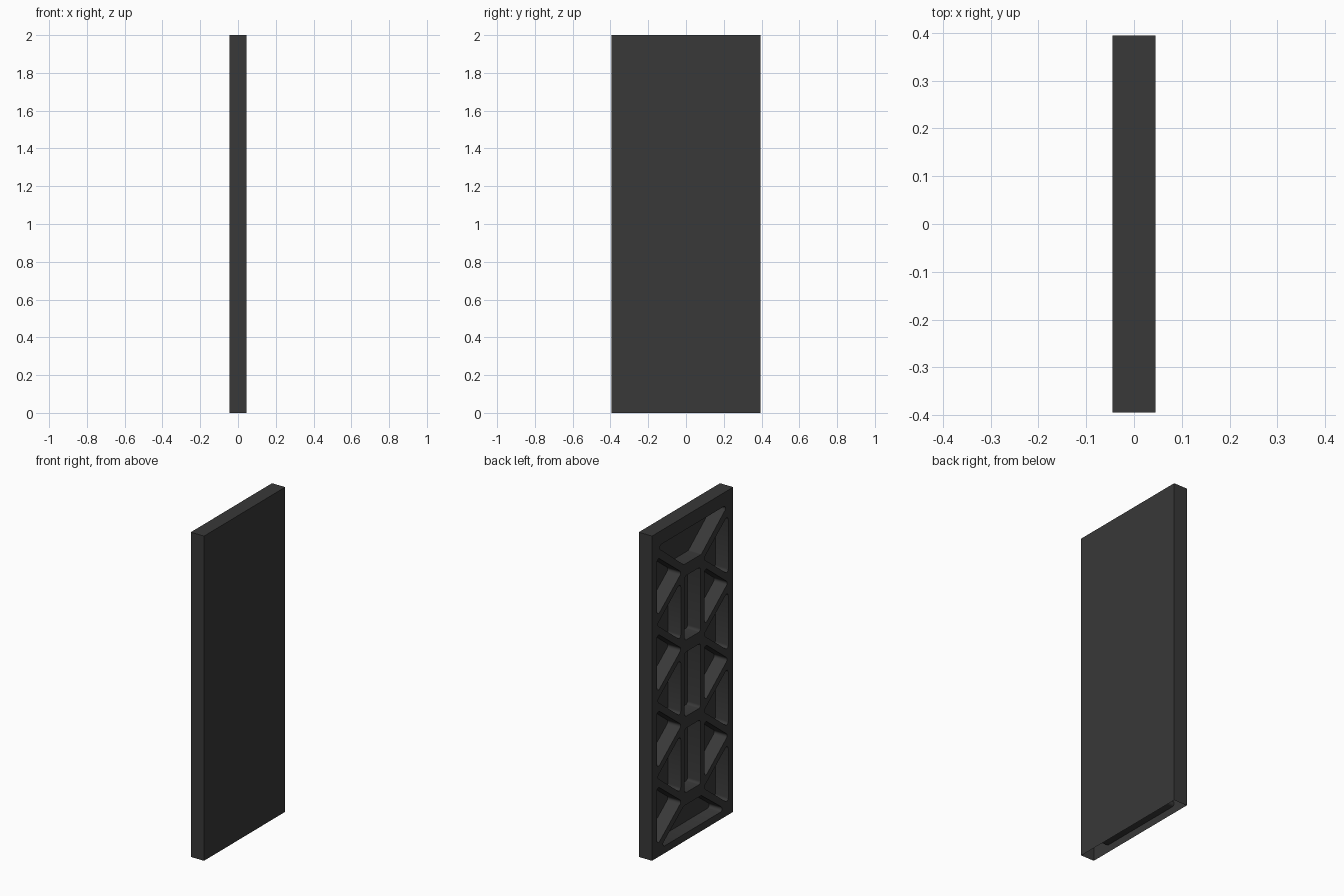
import bpy, bmesh, math
from mathutils import Vector

if "Cube" in bpy.data.objects:
    bpy.data.objects.remove(bpy.data.objects["Cube"])

HX, HY, H = 0.045, 0.395, 2.0      # half thickness, half width, height
FLOOR = 0.0435                     # pocket floors sit just inside the flat back
PITCH, FIRST = 0.47, 0.257         # rib crossings up the panel


def rounded(points, r=0.016, steps=4):
    """Round every corner of a convex (y, z) polygon."""
    pts = [Vector(p) for p in points]
    out = []
    for i, p in enumerate(pts):
        a = (pts[i - 1] - p).normalized()
        b = (pts[(i + 1) % len(pts)] - p).normalized()
        half = a.angle(b) / 2
        t = r / math.tan(half)
        c = p + (a + b).normalized() * (r / math.sin(half))
        u, v = p + a * t - c, p + b * t - c
        ang = u.angle(v)
        for k in range(steps + 1):
            s = k / steps
            out.append(c + (u * math.sin((1 - s) * ang) + v * math.sin(s * ang)) / math.sin(ang))
    return out


# Pocket outlines
pockets = []
nodes = [FIRST + PITCH * i for i in range(4)]
for z in nodes:                                    # triangles on the outer edge
    for s in (-1, 1):
        pockets.append([(s * 0.105, z), (s * 0.347, z - 0.185), (s * 0.347, z + 0.185)])
for z in nodes[:-1]:
    m = z + PITCH / 2
    pockets.append([(-0.077, m - 0.198), (0.077, m - 0.198), (0.077, m + 0.198), (-0.077, m + 0.198)])
    for s in (-1, 1):                              # triangles beside the centre slots
        pockets.append([(s * 0.115, m - 0.18), (s * 0.347, m), (s * 0.115, m + 0.18)])
top, low = nodes[-1] + 0.038, nodes[0] - 0.038
pockets.append([(-0.085, top), (0.085, top), (0.35, 1.915), (-0.35, 1.915)])
pockets.append([(-0.085, low), (0.085, low), (0.32, 0.045), (-0.32, 0.045)])

bm = bmesh.new()


def loop_edges(points, x):
    vs = [bm.verts.new((x, p[0], p[1])) for p in points]
    return vs, [bm.edges.new((vs[i], vs[(i + 1) % len(vs)])) for i in range(len(vs))]


def walls(a, b, skip=()):
    for i in range(len(a)):
        if i not in skip:
            j = (i + 1) % len(a)
            bm.faces.new((a[i], a[j], b[j], b[i]))


# Ribbed face with holes
rect = [(-HY, 0), (HY, 0), (HY, H), (-HY, H)]
outer, edges = loop_edges(rect, -HX)
rims = []
for p in pockets:
    pts = rounded(p)
    vs, es = loop_edges(pts, -HX)
    rims.append((pts, vs))
    edges += es
bmesh.ops.triangle_fill(bm, use_beauty=True, edges=edges, normal=(-1, 0, 0))

# Pocket walls and floors
for pts, vs in rims:
    bottom, _ = loop_edges(pts, FLOOR)
    walls(vs, bottom)
    bm.faces.new(bottom)

# Outer sides and flat back, open underneath
back, _ = loop_edges(rect, HX)
walls(outer, back, skip=(0,))
bm.faces.new(back)
bmesh.ops.recalc_face_normals(bm, faces=bm.faces)
bm.faces.ensure_lookup_table()
if bm.faces[-1].normal.x < 0:
    bmesh.ops.reverse_faces(bm, faces=bm.faces)

mesh = bpy.data.meshes.new("ribbed_panel")
bm.to_mesh(mesh)
bm.free()
mat = bpy.data.materials.new("dark_grey")
mat.diffuse_color = (0.04, 0.04, 0.04, 1)
mat.use_nodes = True
mat.node_tree.nodes["Principled BSDF"].inputs["Base Color"].default_value = mat.diffuse_color
mesh.materials.append(mat)
panel = bpy.data.objects.new("ribbed_panel", mesh)
bpy.context.collection.objects.link(panel)
bpy.context.view_layer.objects.active = panel
panel.select_set(True)
bpy.ops.object.shade_smooth_by_angle(angle=math.radians(40))
